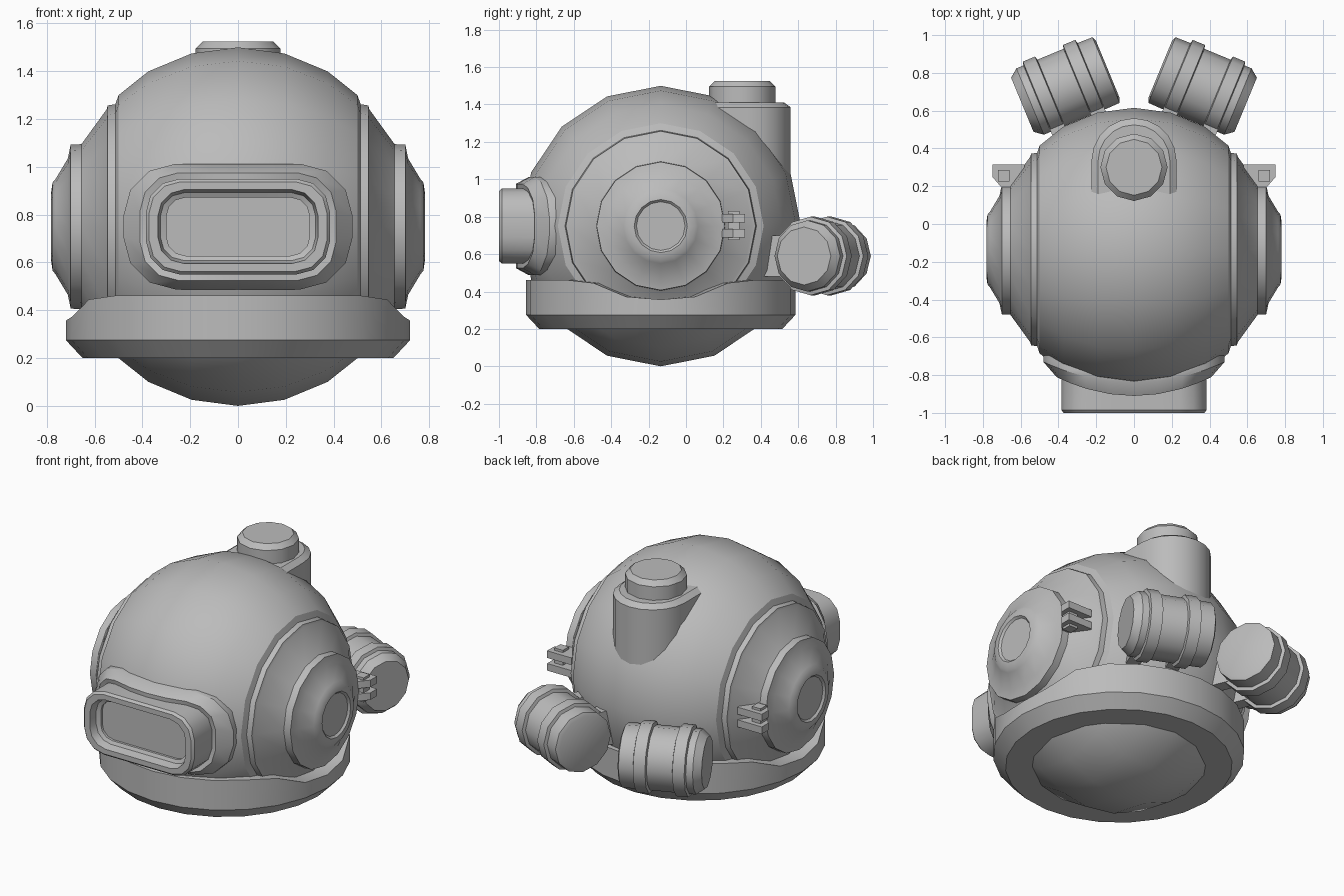
import bpy, bmesh
from math import sin, cos, pi, radians, sqrt
from mathutils import Matrix, Vector

cube = bpy.data.objects.get("Cube")
if cube:
    bpy.data.objects.remove(cube, do_unlink=True)

METAL = (0.5, 0.5, 0.5, 1)
metal = bpy.data.materials.new("grey_metal")
metal.use_nodes = True
metal.diffuse_color = METAL
metal.node_tree.nodes["Principled BSDF"].inputs["Base Color"].default_value = METAL

CY, CZ, R = -0.135, 0.75, 0.75   # helmet centre and radius


def loft(name, rings, matrix=Matrix(), closed=False, angle=32):
    """Skin equal-length rings; cap both ends, or join last to first."""
    bm = bmesh.new()
    loops = [[bm.verts.new(matrix @ Vector(p)) for p in ring] for ring in rings]
    n = len(loops[0])
    pairs = list(zip(loops, loops[1:]))
    if closed:
        pairs.append((loops[-1], loops[0]))
    for a, b in pairs:
        for i in range(n):
            j = (i + 1) % n
            bm.faces.new((a[i], a[j], b[j], b[i]))
    if not closed:
        bm.faces.new(loops[0])
        bm.faces.new(loops[-1])
    bmesh.ops.recalc_face_normals(bm, faces=bm.faces)
    mesh = bpy.data.meshes.new(name)
    bm.to_mesh(mesh)
    bm.free()
    mesh.materials.append(metal)
    obj = bpy.data.objects.new(name, mesh)
    bpy.context.collection.objects.link(obj)
    bpy.context.view_layer.objects.active = obj
    obj.select_set(True)
    bpy.ops.object.shade_smooth_by_angle(angle=radians(angle))
    obj.select_set(False)
    return obj


def lathe(name, profile, n, matrix, phase=0.0):
    """Turn (height, radius) pairs about the local z axis."""
    rings = [[(r * cos(phase + 2 * pi * i / n), r * sin(phase + 2 * pi * i / n), h)
              for i in range(n)] for h, r in profile]
    return loft(name, rings, matrix)


def box(name, x, y, z, matrix=Matrix()):
    return loft(name, [[(x[0], y[0], h), (x[1], y[0], h), (x[1], y[1], h), (x[0], y[1], h)]
                       for h in z], matrix)


# Helmet dome with stepped side ports, turned about the left-right axis
half = [(R * sin(radians(a)), R * cos(radians(a))) for a in (0, 15, 30)]
half += [(0.50, 0.55), (0.513, 0.512), (0.545, 0.507), (0.55, 0.49),
         (0.655, 0.345), (0.70, 0.343), (0.712, 0.285),
         (0.763, 0.20), (0.776, 0.184), (0.782, 0.142), (0.77, 0.13)]
profile = [(-x, r) for x, r in reversed(half[1:])] + half
to_x = Matrix.Translation((0, CY, CZ)) @ Matrix.Rotation(pi / 2, 4, 'Y')
lathe("helmet_dome", profile, 16, to_x)

# Neck collar, its top edge dipping below each side port
N = 24


def collar_ring(r, z=None):
    ring = []
    for i in range(N):
        a = 2 * pi * i / N
        off = abs(0.72 * sin(a))
        dip = 0.357 + 0.105 * min(1, max(0, (off - 0.15) / 0.25))
        ring.append((r * cos(a), CY + r * sin(a), dip if z is None else z))
    return ring


loft("neck_collar", [collar_ring(0.47, 0.2), collar_ring(0.65, 0.2), collar_ring(0.72, 0.275),
                     collar_ring(0.72), collar_ring(0.58)], closed=True)


# Face window: curved flange, rounded tube and recessed pane
def rounded(w, h, c, y, curve=0.0):
    ring = []
    for sx, sz, start in ((1, 1, 0), (-1, 1, 90), (-1, -1, 180), (1, -1, 270)):
        for k in range(4):
            a = radians(start + 30 * k)
            ring.append((sx * (w - c) + c * cos(a), sz * (h - c) + c * sin(a)))
        if start in (0, 180):    # extra points along the long edges
            ring += [(sx * (w - c) * t, sz * (h - c) + c * sz) for t in (0.5, 0, -0.5)]
    return [(x, y + curve * (x / w) ** 2, CZ + z) for x, z in ring]


loft("window_frame", [
    rounded(0.46, 0.25, 0.21, -0.62),
    rounded(0.48, 0.263, 0.22, -0.80, 0.09),
    rounded(0.48, 0.263, 0.22, -0.84, 0.11),
    rounded(0.41, 0.225, 0.16, -0.91, 0.10),
    rounded(0.385, 0.20, 0.14, -0.91, 0.10),
    rounded(0.385, 0.20, 0.14, -0.985),
    rounded(0.372, 0.187, 0.13, -1.0),
    rounded(0.335, 0.155, 0.11, -1.0),
    rounded(0.325, 0.142, 0.10, -0.95),
    rounded(0.30, 0.122, 0.08, -0.94),
    rounded(0.30, 0.122, 0.08, -0.925)])


# Valve tower: U-shaped housing with a round cap
def u_ring(r, z, front):
    arc = [(r * cos(pi * i / 10), 0.335 + r * sin(pi * i / 10), z) for i in range(11)]
    return [(r, front, z)] + arc + [(-r, front, z)]


loft("valve_tower", [u_ring(0.225, 0.82, 0.13), u_ring(0.225, 1.385, 0.13),
                     u_ring(0.19, 1.41, 0.13)])
lathe("valve_cap", [(1.30, 0.178), (1.495, 0.178), (1.525, 0.148)], 12,
      Matrix.Translation((0, 0.30, 0)))

# Paired rear canisters with bands and brackets, and side latches
canister = [(-0.245, 0.165), (-0.235, 0.188), (-0.15, 0.19), (-0.145, 0.21), (-0.075, 0.21),
            (-0.07, 0.19), (0.08, 0.19), (0.085, 0.21), (0.155, 0.21), (0.16, 0.19),
            (0.20, 0.19), (0.245, 0.155)]
latch = [(0.58, 0.315), (0.75, 0.315), (0.75, 0.25), (0.69, 0.18), (0.58, 0.14)]
for side, s in (("left", 1), ("right", -1)):
    mirror = Matrix.Scale(s, 4, (1, 0, 0))
    frame = mirror @ Matrix.Translation((0.365, 0.725, 0.59)) @ Matrix.Rotation(radians(-22.5), 4, 'Z')
    lathe(side + "_canister", canister, 12, frame @ Matrix.Rotation(pi / 2, 4, 'Y'))
    for k, t in enumerate((-0.11, 0.12)):
        box(f"{side}_bracket_{k + 1}", (t - 0.04, t + 0.04), (-0.36, -0.1), (0.48 - 0.59, 0.70 - 0.59), frame)
    for k, z in enumerate((0.69, 0.77)):
        loft(f"{side}_latch_plate_{k + 1}", [[(x, y, h) for x, y in latch] for h in (z, z + 0.045)], mirror)
    box(side + "_latch_pin", (0.66, 0.72), (0.225, 0.285), (0.675, 0.83), mirror)
